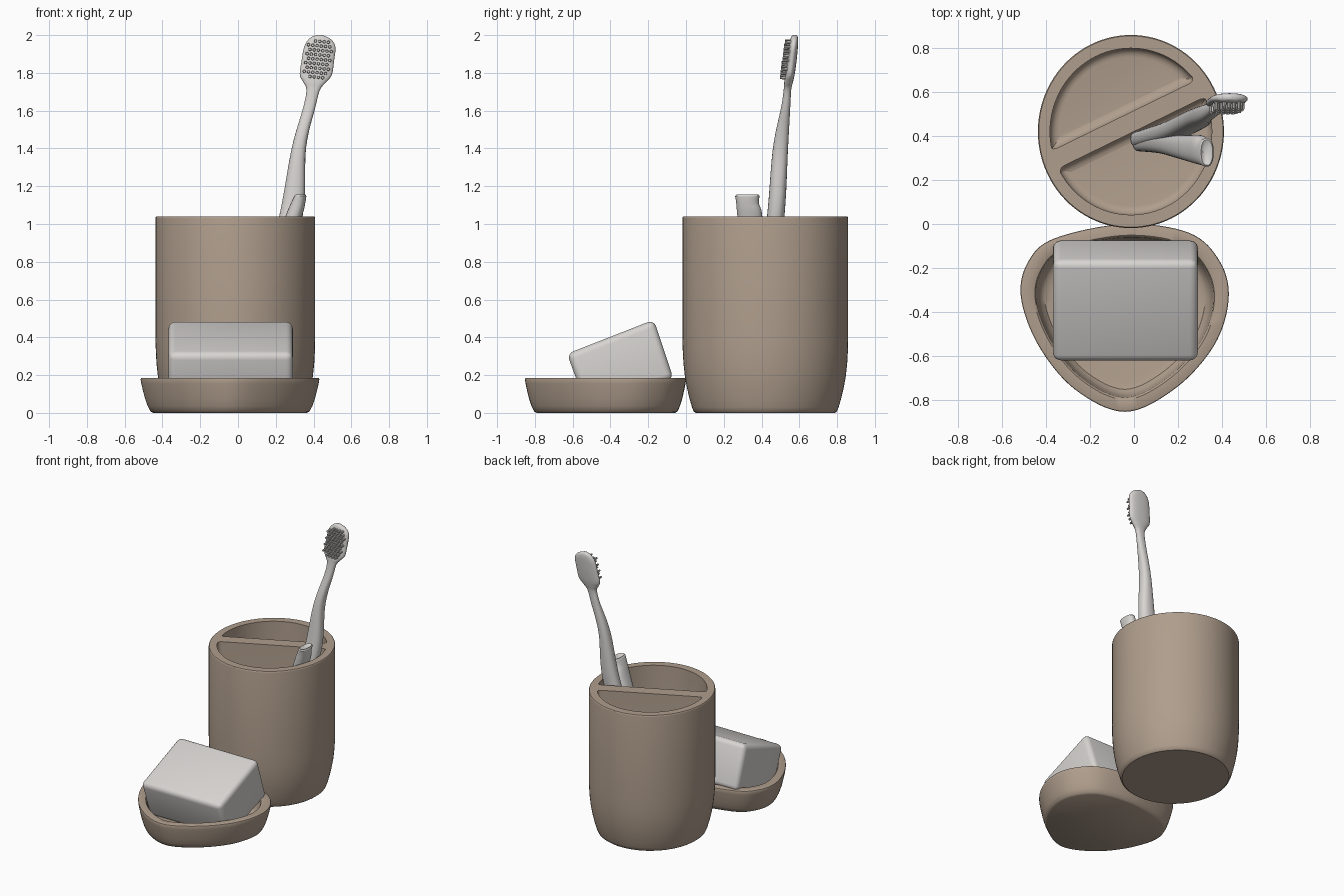
import bpy, bmesh, math
from mathutils import Vector, Matrix

if "Cube" in bpy.data.objects:
    bpy.data.objects.remove(bpy.data.objects["Cube"])


def material(name, rgb):
    m = bpy.data.materials.new(name)
    m.diffuse_color = (*rgb, 1)
    m.use_nodes = True
    m.node_tree.nodes["Principled BSDF"].inputs["Base Color"].default_value = m.diffuse_color
    return m


TAUPE = material("taupe_ceramic", (0.43, 0.34, 0.265))
WHITE = material("off_white", (0.68, 0.66, 0.64))


def finish(name, bm, mat, angle=35):
    bmesh.ops.recalc_face_normals(bm, faces=bm.faces)
    me = bpy.data.meshes.new(name)
    bm.to_mesh(me)
    bm.free()
    ob = bpy.data.objects.new(name, me)
    bpy.context.collection.objects.link(ob)
    me.materials.append(mat)
    smooth(ob, angle)
    return ob


def smooth(ob, angle=35):
    bpy.ops.object.select_all(action='DESELECT')
    ob.select_set(True)
    bpy.context.view_layer.objects.active = ob
    bpy.ops.object.shade_smooth_by_angle(angle=math.radians(angle))


def loft(name, rings, mat, angle=35):
    """Skin a stack of closed rings and cap both ends."""
    bm = bmesh.new()
    rows = [[bm.verts.new(p) for p in r] for r in rings]
    n = len(rows[0])
    for a, b in zip(rows, rows[1:]):
        for i in range(n):
            j = (i + 1) % n
            bm.faces.new((a[i], a[j], b[j], b[i]))
    bm.faces.new(rows[0][::-1])
    bm.faces.new(rows[-1])
    return finish(name, bm, mat, angle)


def spline(pts, steps, closed=False):
    """Catmull-Rom interpolation of tuples of any length."""
    n, out = len(pts), []
    get = (lambda i: pts[i % n]) if closed else (lambda i: pts[max(0, min(n - 1, i))])
    for i in range(n if closed else n - 1):
        for s in range(steps):
            t = s / steps
            out.append(tuple(
                0.5 * (2 * b + (c - a) * t + (2 * a - 5 * b + 4 * c - d) * t * t
                       + (3 * b - a - 3 * c + d) * t ** 3)
                for a, b, c, d in zip(get(i - 1), get(i), get(i + 1), get(i + 2))))
    return out if closed else out + [pts[-1]]


def oval(x, y, z, rx, ry, n=32, power=0.85):
    ring = []
    for i in range(n):
        a = math.tau * i / n
        c, s = math.cos(a), math.sin(a)
        ring.append((x + rx * math.copysign(abs(c) ** power, c),
                     y + ry * math.copysign(abs(s) ** power, s), z))
    return ring


# Cup body
CX, CY, RX, RY = -0.014, 0.42, 0.4225, 0.4385
profile = [(.84, 0), (.865, .008), (.885, .03), (.915, .075), (.945, .13), (.97, .19),
           (.988, .26), (.997, .33), (1, .4), (1, 1.03), (.997, 1.037), (.99, 1.04)]
cup = loft("cup", [oval(CX, CY, z, RX * k, RY * k, 96, 1) for k, z in profile], TAUPE)

# Two D-shaped pockets, leaving a slanted divider between them
ang = math.radians(26)
along = Vector((math.cos(ang), math.sin(ang)))
across = Vector((-along.y, along.x))
mid = Vector((-0.03, 0.453))
for side in (1, -1):
    bm = bmesh.new()
    ring = [bm.verts.new(p) for p in oval(CX, CY, 0.08, RX - .055, RY - .06, 96, 1)]
    base = bm.faces.new(ring)
    cut = mid + across * side * 0.043
    bmesh.ops.bisect_plane(bm, geom=bm.verts[:] + bm.edges[:] + bm.faces[:], dist=1e-5,
                           plane_co=(*cut, 0), plane_no=(*(across * side), 0), clear_inner=True)
    corners = [v for v in bm.verts if abs((v.co.xy - cut).dot(across)) < 1e-4]
    bmesh.ops.bevel(bm, geom=corners, offset=0.03, segments=5, profile=0.5, affect='VERTICES')
    res = bmesh.ops.extrude_face_region(bm, geom=bm.faces[:])
    top = [g for g in res["geom"] if isinstance(g, bmesh.types.BMVert)]
    bmesh.ops.translate(bm, verts=top, vec=(0, 0, 1.1))
    low = [e for e in bm.edges if all(v.co.z < 0.1 for v in e.verts)]
    bmesh.ops.bevel(bm, geom=low, offset=0.04, segments=4, profile=0.5, affect='EDGES')
    cutter = finish("pocket_cutter", bm, TAUPE)
    cutter.hide_render = True
    mod = cup.modifiers.new("pocket", 'BOOLEAN')
    mod.operation, mod.solver, mod.object = 'DIFFERENCE', 'EXACT', cutter
    bpy.context.view_layer.objects.active = cup
    bpy.ops.object.modifier_apply(modifier=mod.name)
    bpy.data.objects.remove(cutter)
smooth(cup)

# Soap dish: rounded triangle outline lofted up the outside and down the inside
outline = spline([(-.04, 0), (.25, -.04), (.39, -.17), (.43, -.34), (.365, -.55), (.19, -.745),
                  (-.04, -.853), (-.27, -.75), (-.435, -.55), (-.514, -.33), (-.48, -.17),
                  (-.36, -.065)], 8, True)
DX, DY = -0.04, -0.41
dish_profile = [(.86, 0), (.89, .008), (.92, .035), (.95, .075), (.975, .12), (.992, .155),
                (1, .178), (.995, .184), (.985, .186), (.875, .186), (.862, .182), (.852, .17),
                (.835, .11), (.81, .075), (.77, .055), (.7, .048)]
loft("soap_dish", [[(DX + (x - DX) * k, DY + (y - DY) * k, z) for x, y in outline]
                   for k, z in dish_profile], TAUPE)

# Soap bar: side profile in y/z, tilted against the back of the dish
side_pts = [(-.63, .313), (-.17, .493), (-.066, .18), (-.525, .03)]
bm = bmesh.new()
a = [bm.verts.new((-.368, y, z)) for y, z in side_pts]
b = [bm.verts.new((.29, y, z)) for y, z in side_pts]
bm.faces.new(a)
bm.faces.new(b[::-1])
for i in range(4):
    j = (i + 1) % 4
    bm.faces.new((a[i], b[i], b[j], a[j]))
bmesh.ops.bevel(bm, geom=bm.edges[:], offset=0.036, segments=5, profile=0.5, affect='EDGES')
finish("soap_bar", bm, WHITE, 40)

# Toothbrush: handle, neck and flat head along a curved path
brush_path = [(.02, .385, .1, .035, .035), (.16, .42, .6, .055, .045), (.28, .475, 1.04, .062, .046),
              (.322, .5, 1.4, .038, .04), (.378, .528, 1.62, .032, .024), (.398, .537, 1.71, .036, .02),
              (.406, .543, 1.75, .06, .023), (.412, .55, 1.79, .085, .025), (.422, .56, 1.86, .086, .025),
              (.432, .568, 1.93, .084, .024), (.434, .572, 1.965, .07, .022),
              (.431, .574, 1.988, .045, .018), (.429, .575, 2.0, .015, .01)]
loft("toothbrush", [oval(*p) for p in spline(brush_path, 6)], WHITE, 60)

# Bristle tufts on the front of the head
bm = bmesh.new()
for r in range(9):
    for c in range(6):
        u, v = (c - 2.5 + 0.25 * (-1) ** r) * 0.0225, (r - 4) * 0.0235
        if abs(r - 4) == 4 and c in (0, 5):
            continue
        z = 1.872 + v - 0.1 * u
        pos = Vector((0.424 + u + 0.16 * v, 0.53 + 0.14 * v, z))
        bmesh.ops.create_cone(bm, cap_ends=True, segments=8, radius1=0.0095, radius2=0.007,
                              depth=0.04, matrix=Matrix.Translation(pos) @ Matrix.Rotation(math.pi / 2, 4, 'X'))
finish("bristles", bm, WHITE)

# Second handle: short, flattened, with a flared and dished end
short_path = [(.03, .37, .1, .035, .04), (.13, .365, .5, .045, .045), (.22, .35, .82, .05, .055),
              (.295, .338, 1.04, .044, .066), (.318, .326, 1.11, .038, .06), (.33, .325, 1.148, .032, .065)]
rings = [oval(*p) for p in spline(short_path, 6)]
rings += [oval(.331, .325, 1.155, .026, .058), oval(.329, .325, 1.143, .014, .035)]
loft("short_handle", rings, WHITE, 50)
